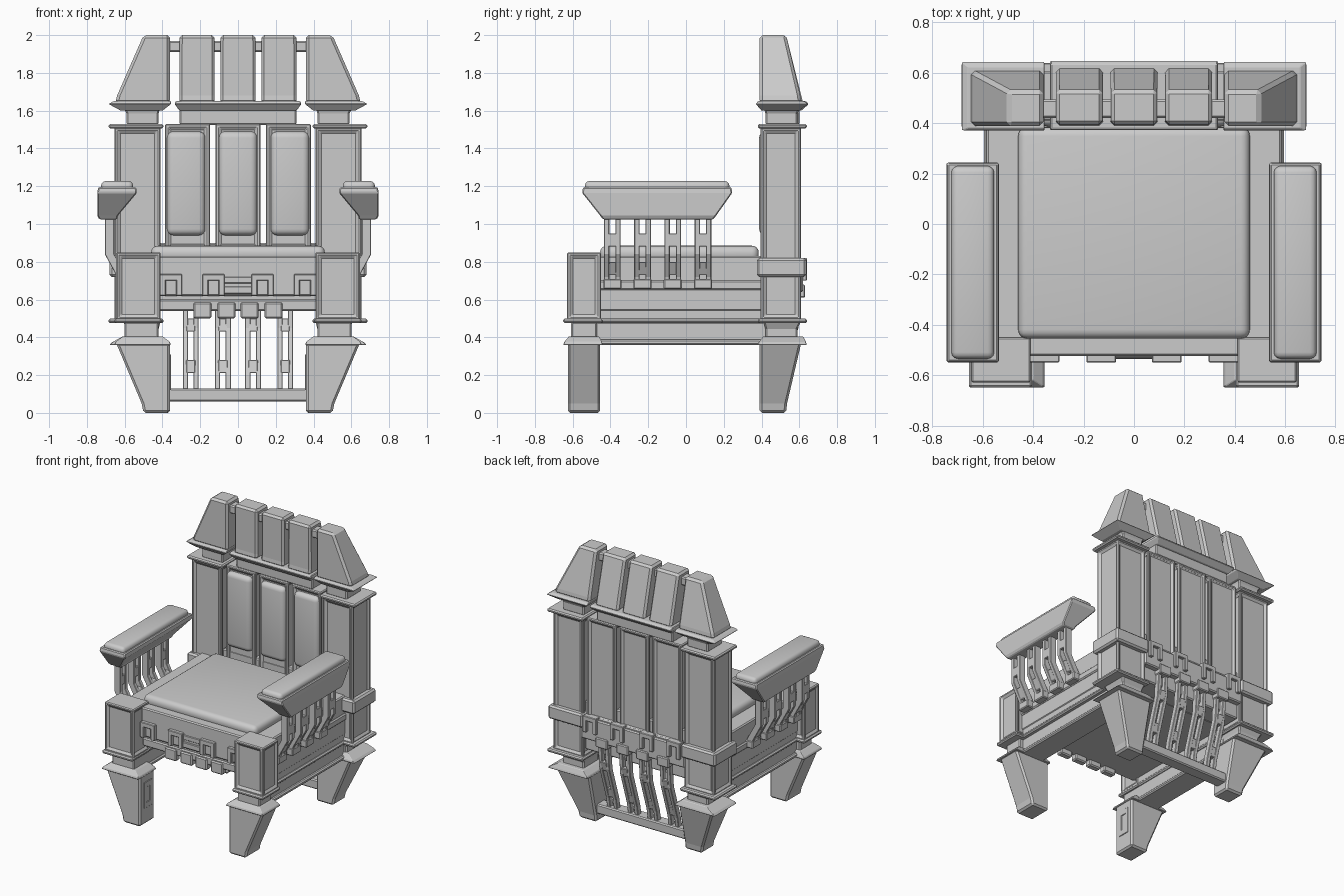
import bpy, bmesh


def loft(name, rows, bevel=0.008, seg=1, mirror=False, panels=0.0, smooth=False):
    """Stack rectangles (z, x0, x1, y0, y1) into a solid; optional recessed side panels."""
    bm = bmesh.new()
    rings = []
    for z, x0, x1, y0, y1 in rows:
        rings.append([bm.verts.new(p) for p in
                      ((x0, y0, z), (x1, y0, z), (x1, y1, z), (x0, y1, z))])
    bm.faces.new(rings[0][::-1])
    bm.faces.new(rings[-1])
    sides = []
    for a, b in zip(rings, rings[1:]):
        for i in range(4):
            j = (i + 1) % 4
            sides.append(bm.faces.new((a[i], a[j], b[j], b[i])))
    bmesh.ops.recalc_face_normals(bm, faces=bm.faces[:])
    if panels:
        bmesh.ops.inset_individual(bm, faces=sides, thickness=panels)
        bmesh.ops.inset_individual(bm, faces=sides, thickness=0.006, depth=-0.012)
    me = bpy.data.meshes.new(name)
    bm.to_mesh(me)
    bm.free()
    ob = bpy.data.objects.new(name, me)
    bpy.context.collection.objects.link(ob)
    if bevel:
        m = ob.modifiers.new("bevel", "BEVEL")
        m.width, m.segments, m.limit_method = bevel, seg, 'ANGLE'
    if mirror:
        ob.modifiers.new("mirror", "MIRROR").use_mirror_merge = False
    if smooth:
        for p in me.polygons:
            p.use_smooth = True
    return ob


def box(name, x0, x1, y0, y1, z0, z1, **kw):
    return loft(name, [(z0, x0, x1, y0, y1), (z1, x0, x1, y0, y1)], **kw)


# Rear posts with belts, caps, necks and tapered finials
box("rear_post", .41, .655, .395, .61, .49, 1.51, mirror=True, panels=.03)
box("rear_post_belt", .40, .68, .375, .637, .72, .82, mirror=True, bevel=.012)
for z in (.475, 1.505):
    box("rear_post_cap", .395, .685, .38, .64, z, z + .025, mirror=True)
for z in (.385, 1.525):
    loft("rear_neck", [(z, .42, .59, .42, .59), (z + .06, .42, .59, .42, .59),
                       (z + .1, .41, .61, .41, .61)], mirror=True)
loft("finial_flange", [(1.60, .40, .62, .40, .60), (1.635, .355, .685, .37, .645),
                       (1.65, .355, .66, .38, .625)], mirror=True, bevel=.003)
loft("finial", [(1.64, .36, .65, .39, .61), (1.68, .36, .64, .39, .605),
                (2.0, .36, .50, .39, .53)], mirror=True, bevel=.015)

# Legs: rear ones taper on two sides, front ones on the outer side only
loft("rear_leg", [(0, .36, .50, .39, .53), (.05, .36, .51, .39, .535),
                  (.37, .36, .645, .39, .61)], mirror=True, bevel=.012)
loft("front_leg", [(0, .36, .50, -.625, -.455), (.05, .36, .51, -.625, -.455),
                   (.37, .36, .645, -.625, -.455)], mirror=True, bevel=.012)
for name, y0, y1 in (("rear", .38, .64), ("front", -.65, -.44)):
    loft(name + "_leg_flange", [(.36, .355, .68 if y0 > 0 else .655, y0, y1),
                                (.375, .36, .665 if y0 > 0 else .65, y0 + .005, y1 - .005),
                                (.405, .40, .61, y0 + .03, y1 - .02)], mirror=True, bevel=.003)
for z0, z1 in ((.12, .16), (.27, .31)):
    box("leg_bracket", .355, .37, -.58, -.49, z0, z1, mirror=True, bevel=.002)
for a in (-.58, -.515):
    box("leg_bracket_side", .355, .37, a, a + .025, .12, .31, mirror=True, bevel=.002)

# Front posts
box("front_neck", .42, .60, -.61, -.47, .39, .48, mirror=True)
box("front_post_base", .405, .655, -.65, -.44, .475, .50, mirror=True)
box("front_post", .41, .645, -.63, -.45, .49, .85, mirror=True, panels=.03)

# Seat frame: side rails, box, front apron with brackets and teeth
box("side_lower_rail", .42, .57, -.5, .43, .38, .48, mirror=True)
box("side_rail_lip_low", .41, .59, -.5, .43, .36, .388, mirror=True)
box("side_rail_lip_high", .41, .595, -.5, .43, .475, .50, mirror=True)
box("side_panel", .415, .58, -.47, .43, .49, .66, mirror=True)
box("side_ledge", .50, .595, -.47, .43, .65, .70, mirror=True)
box("seat_box", -.585, .585, -.5, .43, .54, .83)
box("front_apron", -.42, .42, -.525, -.44, .62, .83)
box("front_apron_low", -.42, .42, -.51, -.44, .54, .60)
for cx in (.13, .355):
    for dx in (-.043, .043):
        box("apron_bracket_side", cx + dx - .016, cx + dx + .016, -.55, -.5, .62, .735,
            mirror=True, bevel=.004)
    box("apron_bracket_top", cx - .058, cx + .058, -.55, -.5, .70, .735, mirror=True, bevel=.004)
box("apron_center", -.08, .08, -.535, -.5, .63, .67, bevel=.004)
box("apron_center_bar", -.075, .075, -.53, -.5, .685, .72, bevel=.004)
for cx in (.061, .188):
    box("apron_tooth", cx - .048, cx + .048, -.52, -.47, .50, .585, mirror=True)

# Seat cushion
loft("seat_cushion", [(.80, -.46, .46, -.455, .385), (.885, -.46, .46, -.455, .385)],
     bevel=.036, seg=4, smooth=True)

# Back rest: lower wall, three framed panels, pads
box("back_lower_wall", -.42, .42, .42, .575, .54, .90)
for cx in (-.267, 0, .267):
    box("back_panel", cx - .119, cx + .119, .41, .605, .79, 1.53, panels=.03, bevel=.006)
    box("back_pad", cx * 1.03 - .102, cx * 1.03 + .102, .387, .47, .94, 1.49,
        bevel=.034, seg=4, smooth=True)
box("back_belt", -.42, .42, .57, .62, .64, .80)
for cx in (.12, .34):
    for dx in (-.04, .04):
        box("belt_bracket_side", cx + dx - .015, cx + dx + .015, .59, .64, .70, .82,
            mirror=True, bevel=.004)
    box("belt_bracket_top", cx - .055, cx + .055, .59, .64, .785, .82, mirror=True, bevel=.004)

# Crest: neck, flared rail, three planks and tie bar
box("crest_neck", -.31, .31, .42, .60, 1.525, 1.61)
loft("crest_rail", [(1.60, -.31, .31, .40, .61), (1.635, -.335, .335, .37, .65),
                    (1.65, -.33, .33, .38, .635)], bevel=.004)
for cx in (-.217, 0, .217):
    loft("crest_plank", [(1.64, cx - .093, cx + .093, .39, .62),
                         (1.68, cx - .093, cx + .093, .395, .61),
                         (2.0, cx - .092, cx + .092, .395, .53)], bevel=.014)
box("crest_tie_bar", -.40, .40, .42, .495, 1.91, 1.97)

# Arm rests with pads
loft("arm_rest", [(1.025, .64, .735, -.44, .145), (1.045, .635, .745, -.455, .16),
                  (1.165, .535, .745, -.55, .245), (1.195, .54, .74, -.545, .24)],
     mirror=True, bevel=.006)
box("arm_pad", .555, .725, -.535, .23, 1.165, 1.228,
    mirror=True, bevel=.026, seg=3, smooth=True)

# Arm balusters: split bars that kick inward to the seat frame
for c in (-.39, -.23, -.07, .09):
    for s in (-1, 1):
        a = c + s * .03
        loft("arm_baluster", [(.69, .585, .635, a - .014, a + .014),
                              (.72, .59, .64, a - .014, a + .014),
                              (.84, .655, .705, a - .014, a + .014),
                              (1.035, .655, .705, a - .014, a + .014)],
             bevel=.003, mirror=True)
    box("arm_baluster_block", .66, .705, c - .03, c + .03, .88, .95, mirror=True, bevel=.004)
    loft("arm_baluster_link", [(.73, .60, .645, c - .03, c + .03),
                               (.80, .635, .68, c - .03, c + .03)], mirror=True, bevel=.004)
    box("arm_baluster_foot", .57, .64, c - .048, c + .048, .655, .71, mirror=True, bevel=.006)

# Rear lower balusters leaning in to the stretcher
for cx in (.08, .25):
    for s in (-1, 1):
        a = cx + s * .028
        loft("rear_baluster", [(.11, a - .014, a + .014, .46, .50),
                               (.20, a - .014, a + .014, .475, .515),
                               (.45, a - .014, a + .014, .555, .595),
                               (.67, a - .014, a + .014, .57, .61)], mirror=True, bevel=.003)
    for z, y in ((.21, .478), (.43, .548)):
        loft("rear_baluster_link", [(z, cx - .025, cx + .025, y, y + .04),
                                    (z + .07, cx - .025, cx + .025, y + .018, y + .058)],
             mirror=True, bevel=.004)
    box("rear_baluster_head", cx - .048, cx + .048, .56, .63, .61, .68, mirror=True, bevel=.006)
box("rear_stretcher", -.37, .37, .43, .52, .06, .13)
